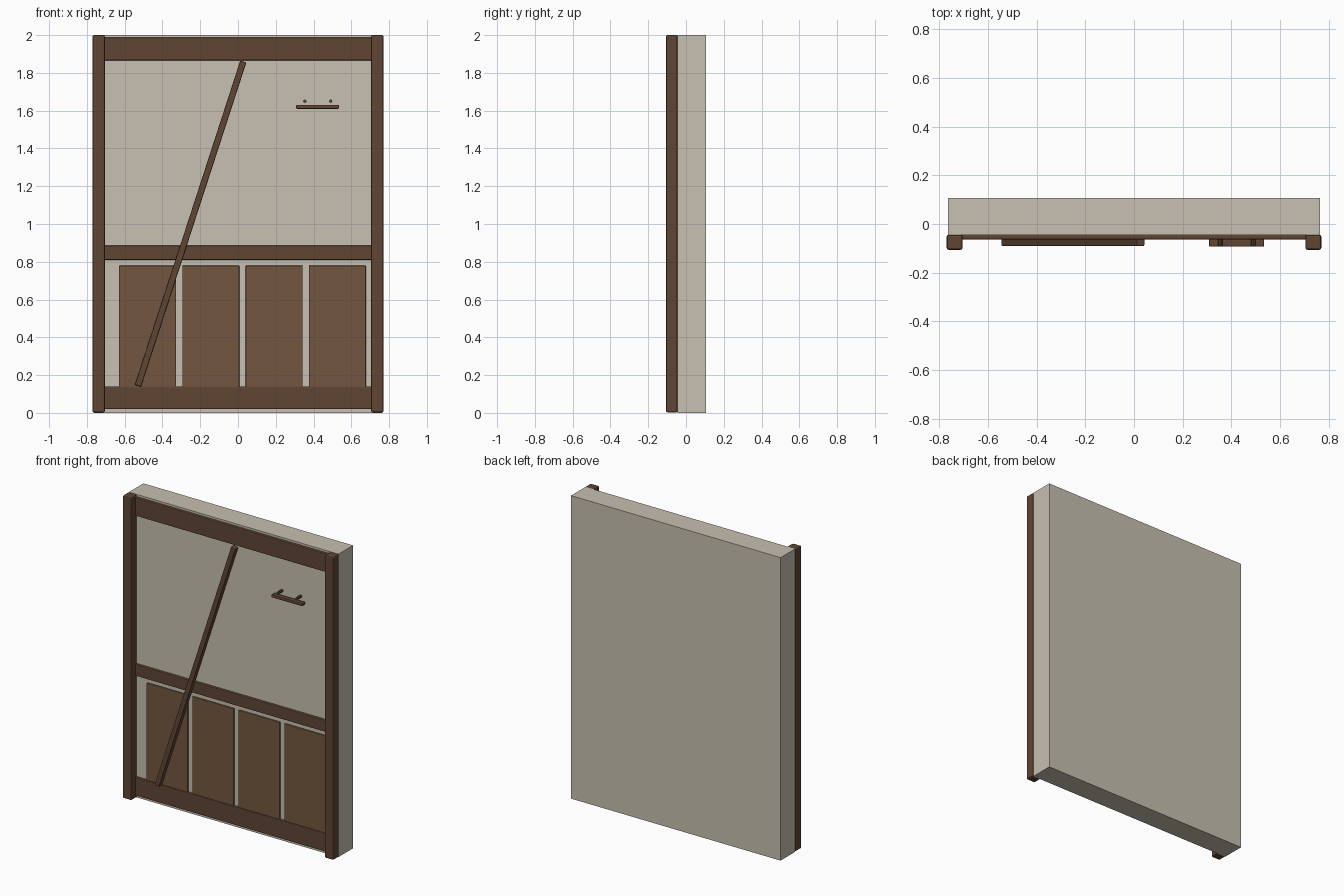
import bpy, math

if "Cube" in bpy.data.objects:
    bpy.data.objects.remove(bpy.data.objects["Cube"])


def material(name, rgb):
    m = bpy.data.materials.new(name)
    m.diffuse_color = (*rgb, 1)
    m.use_nodes = True
    m.node_tree.nodes["Principled BSDF"].inputs["Base Color"].default_value = m.diffuse_color
    return m


plaster = material("plaster", (0.58, 0.53, 0.44))
timber = material("timber", (0.115, 0.06, 0.033))
board = material("board", (0.17, 0.093, 0.05))


def box(name, x, y, z, mat, bevel=0.0):
    """Box from (min, max) ranges, with optional softened edges."""
    bpy.ops.mesh.primitive_cube_add(
        size=1, location=[(a + b) / 2 for a, b in (x, y, z)])
    ob = bpy.context.object
    ob.name = name
    ob.scale = [b - a for a, b in (x, y, z)]
    bpy.ops.object.transform_apply(location=False, rotation=False, scale=True)
    ob.data.materials.append(mat)
    if bevel:
        mod = ob.modifiers.new("soft_edges", "BEVEL")
        mod.width = bevel
        mod.segments = 2
    return ob


# Plaster wall slab
box("wall", (-0.765, 0.765), (-0.045, 0.106), (0, 2), plaster)

# Corner posts
for side, x in (("left", (-0.77, -0.705)), ("right", (0.705, 0.77))):
    box("post_" + side, x, (-0.106, -0.044), (0.003, 2.0), timber, 0.008)

# Horizontal rails
for name, z in (("bottom_rail", (0.02, 0.14)),
                ("middle_rail", (0.81, 0.886)),
                ("top_rail", (1.866, 1.987))):
    box(name, (-0.71, 0.71), (-0.064, -0.042), z, timber, 0.005)

# Lower wainscot boards
for i in range(4):
    x = -0.63 + 0.335 * i
    box(f"wainscot_board_{i + 1}", (x, x + 0.302), (-0.056, -0.042),
        (0.13, 0.78), board, 0.004)

# Diagonal brace
x0, z0, x1, z1 = -0.53, 0.143, 0.028, 1.86
half = math.hypot(x1 - x0, z1 - z0) / 2
brace = box("diagonal_brace", (-0.017, 0.017), (-0.091, -0.058),
            (-half, half), timber, 0.005)
brace.location.x = (x0 + x1) / 2
brace.location.z = (z0 + z1) / 2
brace.rotation_euler.y = math.atan2(x1 - x0, z1 - z0)

# Small shelf bar and its pegs
box("peg_bar", (0.308, 0.535), (-0.093, -0.062), (1.61, 1.631), timber, 0.005)
for i, x in enumerate((0.354, 0.491)):
    bpy.ops.mesh.primitive_cylinder_add(
        vertices=8, radius=0.009, depth=0.049,
        location=(x, -0.0665, 1.65), rotation=(math.pi / 2, 0, 0))
    peg = bpy.context.object
    peg.name = f"peg_{i + 1}"
    peg.data.materials.append(timber)
